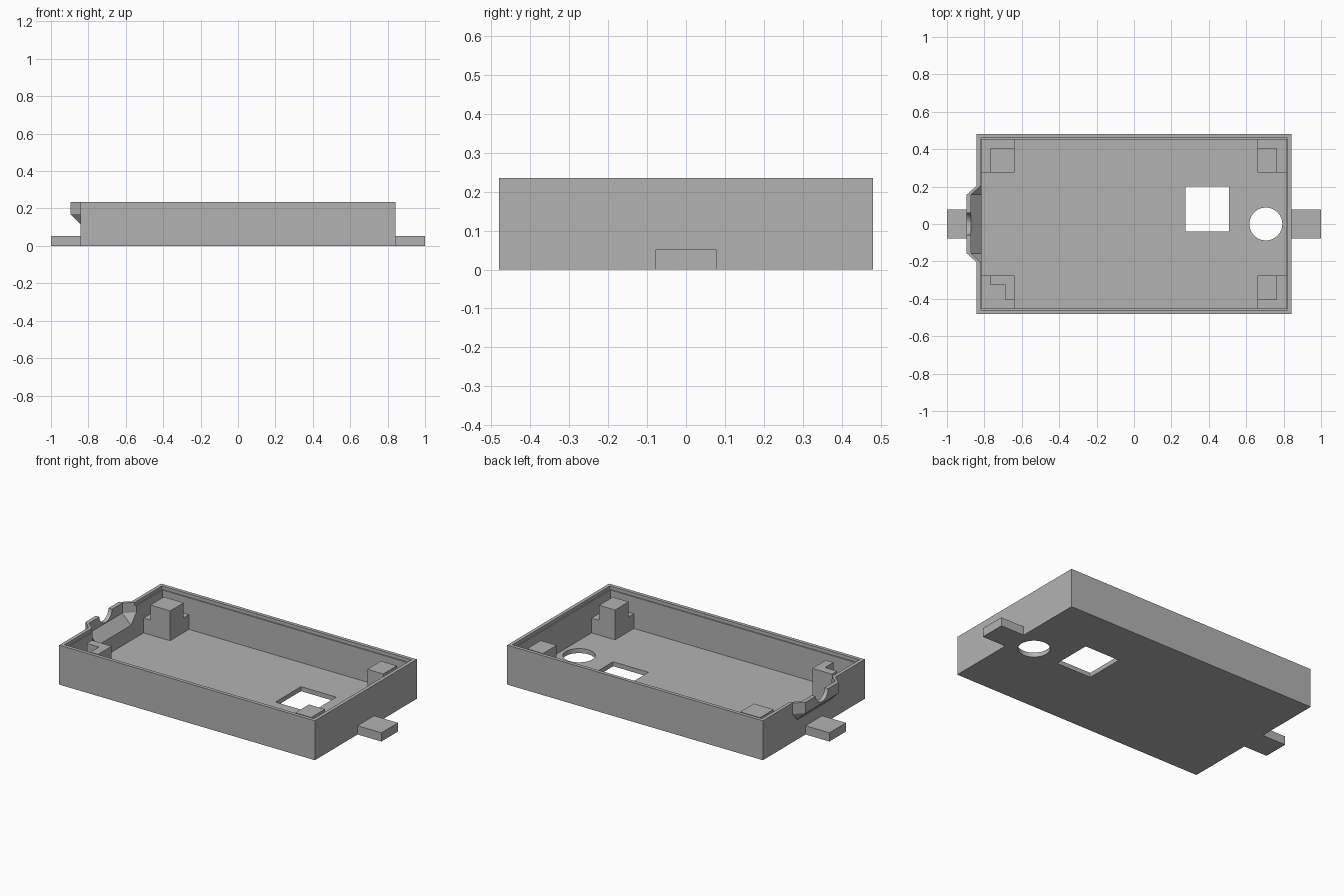
import bpy, bmesh
from math import radians

cube = bpy.data.objects.get("Cube")
if cube:
    bpy.data.objects.remove(cube, do_unlink=True)

grey = bpy.data.materials.new("light_grey_plastic")
grey.use_nodes = True
grey.diffuse_color = (0.45, 0.45, 0.45, 1)
grey.node_tree.nodes["Principled BSDF"].inputs["Base Color"].default_value = grey.diffuse_color


def finish(name, bm):
    bmesh.ops.recalc_face_normals(bm, faces=bm.faces)
    mesh = bpy.data.meshes.new(name)
    bm.to_mesh(mesh)
    bm.free()
    mesh.materials.append(grey)
    obj = bpy.data.objects.new(name, mesh)
    bpy.context.collection.objects.link(obj)
    return obj


def prism(name, outline, z0, z1):
    bm = bmesh.new()
    base = bm.faces.new([bm.verts.new((x, y, z0)) for x, y in outline])
    top = bmesh.ops.extrude_face_region(bm, geom=[base])["geom"]
    bmesh.ops.translate(bm, vec=(0, 0, z1 - z0),
                        verts=[v for v in top if isinstance(v, bmesh.types.BMVert)])
    return finish(name, bm)


def box(name, x0, x1, y0, y1, z0, z1):
    return prism(name, [(x0, y0), (x1, y0), (x1, y1), (x0, y1)], z0, z1)


def hull(name, points):
    bm = bmesh.new()
    for p in points:
        bm.verts.new(p)
    bmesh.ops.convex_hull(bm, input=bm.verts)
    bmesh.ops.dissolve_limit(bm, angle_limit=radians(1), verts=bm.verts, edges=bm.edges)
    return finish(name, bm)


def cylinder(name, radius, depth, loc, rot=(0, 0, 0)):
    bpy.ops.mesh.primitive_cylinder_add(vertices=48, radius=radius, depth=depth,
                                        location=loc, rotation=rot)
    obj = bpy.context.object
    obj.name = name
    obj.data.materials.append(grey)
    return obj


def boolean(target, tool, operation="DIFFERENCE"):
    mod = target.modifiers.new(operation.lower(), "BOOLEAN")
    mod.operation, mod.object, mod.solver = operation, tool, "EXACT"
    bpy.context.view_layer.objects.active = target
    bpy.ops.object.modifier_apply(modifier=mod.name)
    bpy.data.objects.remove(tool, do_unlink=True)


def spout(name, x_wall, x_end, y_wall, y_end, z_mid, z_low, z_top):
    # Bump with slanted cheeks and a chamfered underside
    points = [(x_wall, s * y_end, z_low) for s in (-1, 1)]
    for s in (-1, 1):
        for z in (z_mid, z_top):
            points += [(x_wall, s * y_wall, z), (x_end, s * y_end, z)]
    return hull(name, points)


L, W, H, FLOOR = 0.843, 0.48, 0.235, 0.027

# Tray body with a cable spout on its right end
tray = box("tray", -L, L, -W, W, 0, H)
boolean(tray, spout("spout", -0.825, -0.896, 0.22, 0.155, 0.17, 0.1, H), "UNION")

# Hollow interior, with a thin ledge under the rim
lip, wall = 0.021, 0.028
boolean(tray, box("cavity", wall - L, L - wall, wall - W, W - wall, FLOOR, 0.4))
boolean(tray, box("rim_step", lip - L, L - lip, lip - W, W - lip, 0.215, 0.4))
boolean(tray, spout("spout_hollow", -0.79, -0.872, 0.23, 0.157, 0.175, 0.093, 0.4))
boolean(tray, cylinder("cable_notch", 0.06, 0.08, (-0.895, 0, 0.24), (0, radians(90), 0)))

# Floor openings
boolean(tray, box("window", 0.275, 0.508, -0.04, 0.2, -0.1, 0.1))
boolean(tray, cylinder("round_hole", 0.088, 0.2, (0.705, 0, 0)))
for o in bpy.context.selected_objects:
    o.select_set(False)
tray.select_set(True)
bpy.context.view_layer.objects.active = tray
bpy.ops.object.shade_smooth_by_angle(angle=radians(25))

# Corner supports: a low shelf against the walls with a taller post on it
for side, inner, outer in ((-1, 0.64, 0.77), (1, 0.66, 0.765)):
    for end in (-1, 1):
        tag = ("right" if side < 0 else "left") + ("_front" if end < 0 else "_back")
        sx, sy = side * inner, end * 0.275
        box("shelf_" + tag, sx, side * 0.82, sy, end * 0.457, 0.02, 0.115)
        px, py = side * outer, end * 0.403
        outline = [(sx, sy), (px, sy), (px, py), (sx, py)]
        if side < 0 and end < 0:
            # This post has its outer corner notched away
            nx, ny = px + 0.08, py + 0.08
            outline[2:3] = [(px, ny), (nx, ny), (nx, py)]
        prism("post_" + tag, outline, 0.115, 0.205)

# Mounting tabs
for side, tag in ((-1, "right"), (1, "left")):
    box("tab_" + tag, side * 0.843, side, -0.078, 0.078, 0, 0.052)
